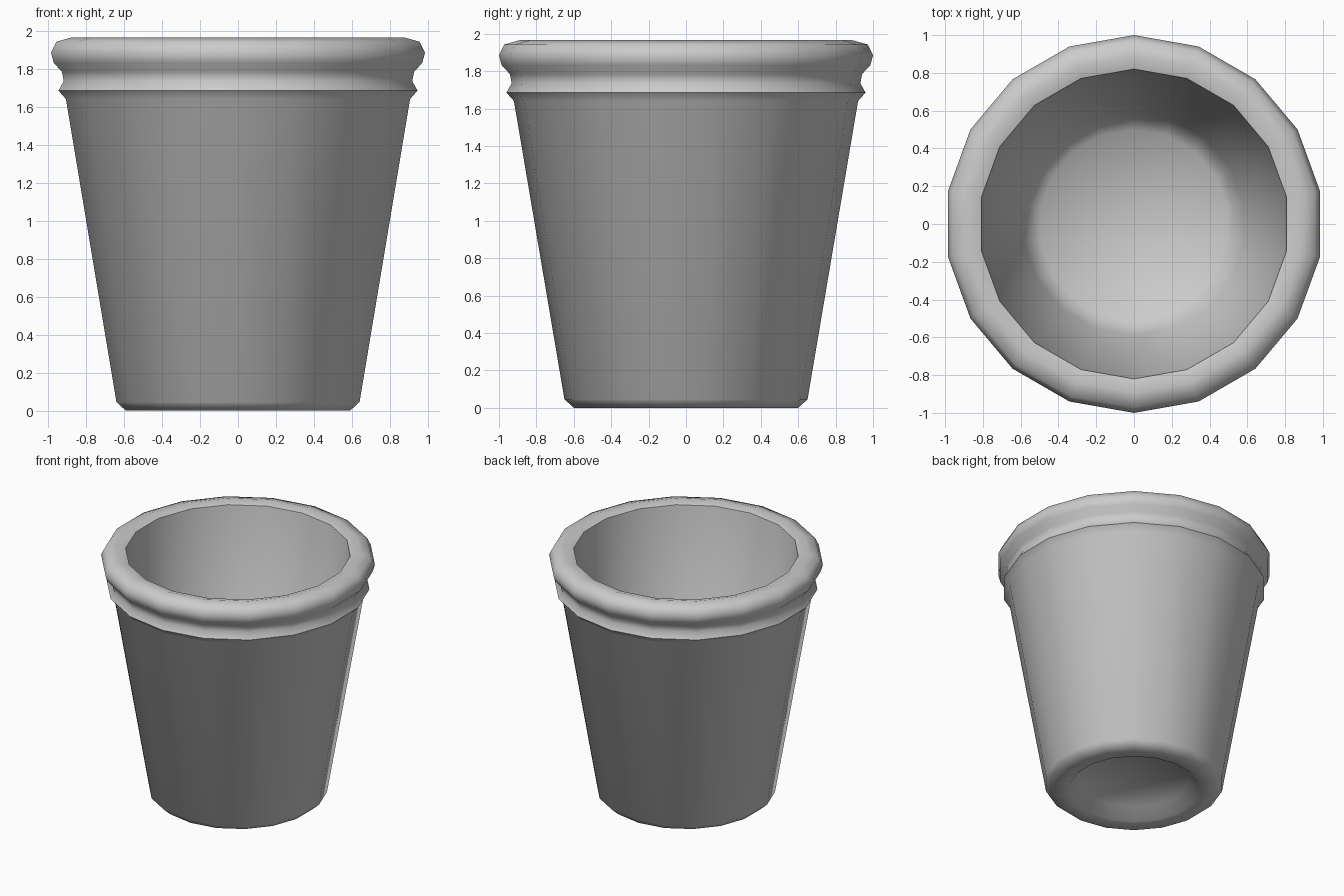
import bpy, bmesh, math

if "Cube" in bpy.data.objects:
    bpy.data.objects.remove(bpy.data.objects["Cube"])

SIDES = 18

# Cup profile (radius, height): underside recess, outer wall, bead, rim, inner wall, floor
profile = [
    (0.0, 0.09), (0.40, 0.08), (0.475, 0.0), (0.60, 0.0), (0.65, 0.045),
    (0.92, 1.64), (0.96, 1.685), (0.932, 1.735), (0.942, 1.785),
    (0.985, 1.83), (1.0, 1.885), (0.972, 1.942), (0.89, 1.965),
    (0.82, 1.945), (0.59, 0.24), (0.50, 0.14), (0.0, 0.13),
]

bm = bmesh.new()
rings = []
for r, z in profile:
    if r == 0:
        rings.append([bm.verts.new((0, 0, z))] * SIDES)
    else:
        rings.append([bm.verts.new((r * math.sin(a), r * math.cos(a), z))
                      for a in (2 * math.pi * i / SIDES for i in range(SIDES))])

# Skin neighbouring rings; rings at radius 0 become triangle fans
for low, high in zip(rings, rings[1:]):
    for i in range(SIDES):
        j = (i + 1) % SIDES
        corners = list(dict.fromkeys([low[i], low[j], high[j], high[i]]))
        bm.faces.new(corners)
bmesh.ops.recalc_face_normals(bm, faces=bm.faces[:])

mesh = bpy.data.meshes.new("cup")
bm.to_mesh(mesh)
bm.free()
cup = bpy.data.objects.new("cup", mesh)
bpy.context.collection.objects.link(cup)

# Smooth shading with the inner lip and bead edge kept crisp
bpy.context.view_layer.objects.active = cup
cup.select_set(True)
bpy.ops.object.shade_smooth_by_angle(angle=math.radians(60))
